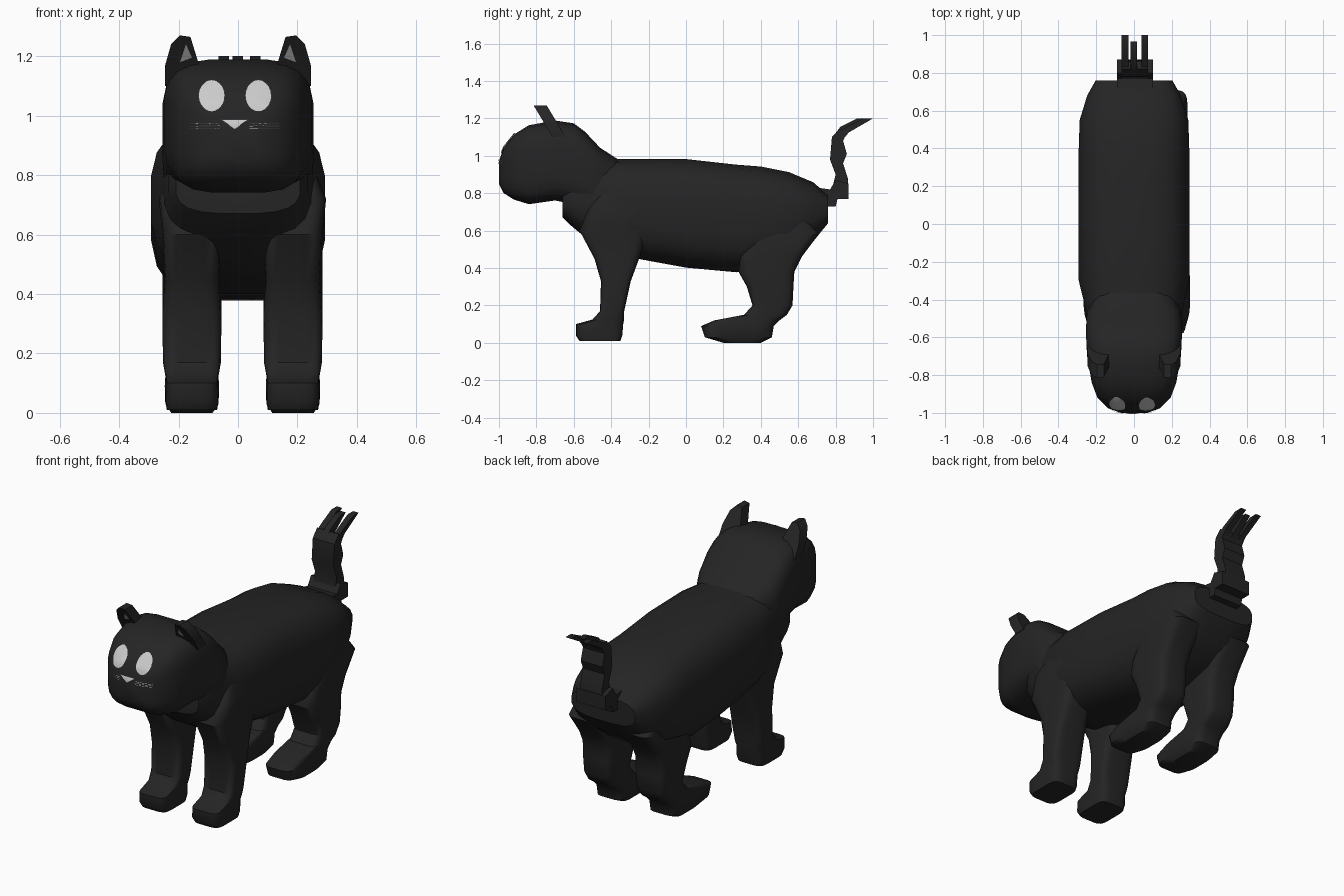
import bpy, bmesh, math
from mathutils import Vector
from mathutils.bvhtree import BVHTree

if "Cube" in bpy.data.objects:
    bpy.data.objects.remove(bpy.data.objects["Cube"])


def material(name, v):
    m = bpy.data.materials.new(name)
    m.diffuse_color = (v, v, v, 1)
    m.use_nodes = True
    m.node_tree.nodes["Principled BSDF"].inputs["Base Color"].default_value = m.diffuse_color
    return m


BLACK, PALE, GREY = material("black_fur", 0.018), material("pale", 0.65), material("ear_grey", 0.4)


def finish(bm, name, mat, angle=35, closed=True):
    if closed:
        bmesh.ops.recalc_face_normals(bm, faces=bm.faces[:])
    me = bpy.data.meshes.new(name)
    bm.to_mesh(me)
    bm.free()
    ob = bpy.data.objects.new(name, me)
    bpy.context.collection.objects.link(ob)
    me.materials.append(mat)
    bpy.ops.object.select_all(action='DESELECT')
    ob.select_set(True)
    bpy.context.view_layer.objects.active = ob
    bpy.ops.object.shade_smooth_by_angle(angle=math.radians(angle))
    return ob


def loft(name, rings, sides=20):
    """Skin a list of closed rings of points and cap both ends."""
    bm = bmesh.new()
    loops = [[bm.verts.new(p) for p in r] for r in rings]
    for a, b in zip(loops, loops[1:]):
        for i in range(len(a)):
            j = (i + 1) % len(a)
            bm.faces.new((a[i], a[j], b[j], b[i]))
    bm.faces.new(loops[0])
    bm.faces.new(loops[-1])
    return finish(bm, name, BLACK)


def squircle(power, sides=20):
    """Unit rounded-square outline."""
    out = []
    for i in range(sides):
        t = 2 * math.pi * (i + 0.5) / sides
        c, s = math.cos(t), math.sin(t)
        out.append((math.copysign(abs(c) ** (2 / power), c),
                    math.copysign(abs(s) ** (2 / power), s)))
    return out


def trunk(name, rows, power):
    # rows: y, bottom z, top z, half width
    return loft(name, [[(u * w, y, (lo + hi) / 2 + v * (hi - lo) / 2)
                        for u, v in squircle(power)] for y, lo, hi, w in rows])


def leg(name, x, rows):
    # rows: z, front y, back y, half width
    return loft(name, [[(x + u * w, (a + b) / 2 + v * (b - a) / 2, z)
                        for u, v in squircle(5)] for z, a, b, w in rows])


def plate(name, profile, x0, x1):
    """Side profile (y, z) given thickness along x."""
    return loft(name, [[(x, y, z) for y, z in profile] for x in (x0, x1)])


# Body and head
trunk("body", [(-0.66, 0.67, 0.85, 0.21), (-0.62, 0.63, 0.95, 0.235), (-0.5, 0.53, 1.0, 0.25),
               (-0.4, 0.47, 0.985, 0.27), (-0.3, 0.455, 0.985, 0.295), (0, 0.40, 0.985, 0.295),
               (0.27, 0.375, 0.955, 0.295), (0.4, 0.40, 0.945, 0.295), (0.55, 0.44, 0.915, 0.29),
               (0.68, 0.54, 0.86, 0.25), (0.76, 0.64, 0.79, 0.205)], 3)
head = trunk("head", [(-1.0, 0.85, 0.97, 0.07), (-0.975, 0.80, 1.045, 0.14), (-0.92, 0.765, 1.115, 0.195),
                      (-0.84, 0.74, 1.165, 0.225), (-0.70, 0.76, 1.19, 0.25), (-0.6, 0.74, 1.175, 0.255),
                      (-0.54, 0.72, 1.13, 0.255), (-0.46, 0.65, 1.045, 0.25), (-0.36, 0.55, 0.98, 0.2)], 4)

# Legs (the left pair sits a little nearer the middle)
FRONT = [(0.01, -0.57, -0.35, 0.085), (0.04, -0.59, -0.34, 0.09), (0.10, -0.59, -0.335, 0.088),
         (0.125, -0.5, -0.33, 0.09), (0.17, -0.46, -0.33, 0.098), (0.33, -0.455, -0.295, 0.1),
         (0.45, -0.49, -0.25, 0.092), (0.6, -0.57, -0.2, 0.1), (0.72, -0.52, -0.2, 0.112), (0.85, -0.42, -0.28, 0.06)]
BACK = [(0, 0.2, 0.40, 0.07), (0.03, 0.1, 0.46, 0.09), (0.09, 0.08, 0.47, 0.092), (0.12, 0.15, 0.5, 0.09),
        (0.15, 0.31, 0.54, 0.09), (0.2, 0.355, 0.57, 0.092), (0.3, 0.325, 0.575, 0.1),
        (0.38, 0.28, 0.58, 0.1), (0.46, 0.29, 0.62, 0.1), (0.58, 0.36, 0.71, 0.1), (0.7, 0.42, 0.62, 0.07)]
for side, x in (("left", -0.155), ("right", 0.185)):
    leg("front_leg_" + side, x, FRONT)
    leg("back_leg_" + side, x, BACK)

# Tail: a base block, an upright stem and three thin slats at the tip
plate("tail_base", [(0.70, 0.83), (0.70, 0.73), (0.80, 0.73), (0.81, 0.77), (0.87, 0.77),
                    (0.87, 0.85), (0.80, 0.87), (0.77, 0.82)], -0.09, 0.10)
STEM = [(0.78, 0.82), (0.87, 0.82), (0.865, 0.88), (0.84, 0.96), (0.86, 1.01), (0.84, 1.08),
        (0.86, 1.125), (0.82, 1.145), (0.78, 1.10), (0.77, 0.98), (0.80, 0.90)]
plate("tail_stem", STEM, -0.065, 0.075)
for i, (x0, dy) in enumerate(((-0.065, 0), (-0.018, -0.035), (0.04, 0))):
    plate(f"tail_tip_{i}", [(0.80, 1.12), (0.85, 1.10), (0.87, 1.125), (1.0 + dy, 1.20),
                            (0.95 + dy, 1.20), (0.86 + dy, 1.155)], x0, x0 + 0.035)


# Ears, leaning forward, with a grey inner triangle
def lean(z):
    return -0.755 - (z - 1.17) * 0.6


for side, s in (("left", -1), ("right", 1)):
    outline = [(0.12, 1.13), (0.245, 1.10), (0.245, 1.17), (0.225, 1.24), (0.195, 1.27), (0.16, 1.265), (0.14, 1.20)]
    loft("ear_" + side, [[(s * x, lean(z) + d, z) for x, z in outline] for d in (0, 0.07)])
    bm = bmesh.new()
    tri = [(0.155, 1.195), (0.195, 1.18), (0.175, 1.24)]
    bm.faces.new([bm.verts.new((s * x, lean(z) - 0.004, z)) for x, z in tri[::s]])
    finish(bm, "inner_ear_" + side, GREY, closed=False)

# Face details, drawn flat and projected on to the head
hb = bmesh.new()
hb.from_mesh(head.data)
tree = BVHTree.FromBMesh(hb)
hb.free()


def decal(bm, name, x, z, sx, sz, cuts=0, lift=0.005):
    if cuts:
        bmesh.ops.subdivide_edges(bm, edges=bm.edges[:], cuts=cuts, use_grid_fill=True)
    for v in bm.verts:
        px, pz = x + v.co.x * sx, z + v.co.y * sz
        hit = tree.ray_cast(Vector((px, -2, pz)), Vector((0, 1, 0)))
        v.co = hit[0] + hit[1] * lift
    bm.normal_update()
    bmesh.ops.reverse_faces(bm, faces=[f for f in bm.faces if f.normal.y > 0])
    finish(bm, name, PALE, closed=False)


for side, x in (("left", -0.088), ("right", 0.068)):
    bm = bmesh.new()
    bmesh.ops.create_circle(bm, cap_ends=True, cap_tris=True, segments=20, radius=1)
    decal(bm, "eye_" + side, x, 1.065, 0.044, 0.052, cuts=2)
bm = bmesh.new()
bm.faces.new([bm.verts.new(p) for p in ((-1, 1, 0), (0, -1, 0), (1, 1, 0))])
decal(bm, "nose", -0.011, 0.97, 0.045, 0.015, cuts=3)
for side, x in (("left", -0.11), ("right", 0.088)):
    for k in range(3):
        bm = bmesh.new()
        bmesh.ops.create_grid(bm, x_segments=10, y_segments=1, size=1)
        decal(bm, f"whisker_{side}_{k}", x, 0.957 + 0.008 * k, 0.05, 0.001)
